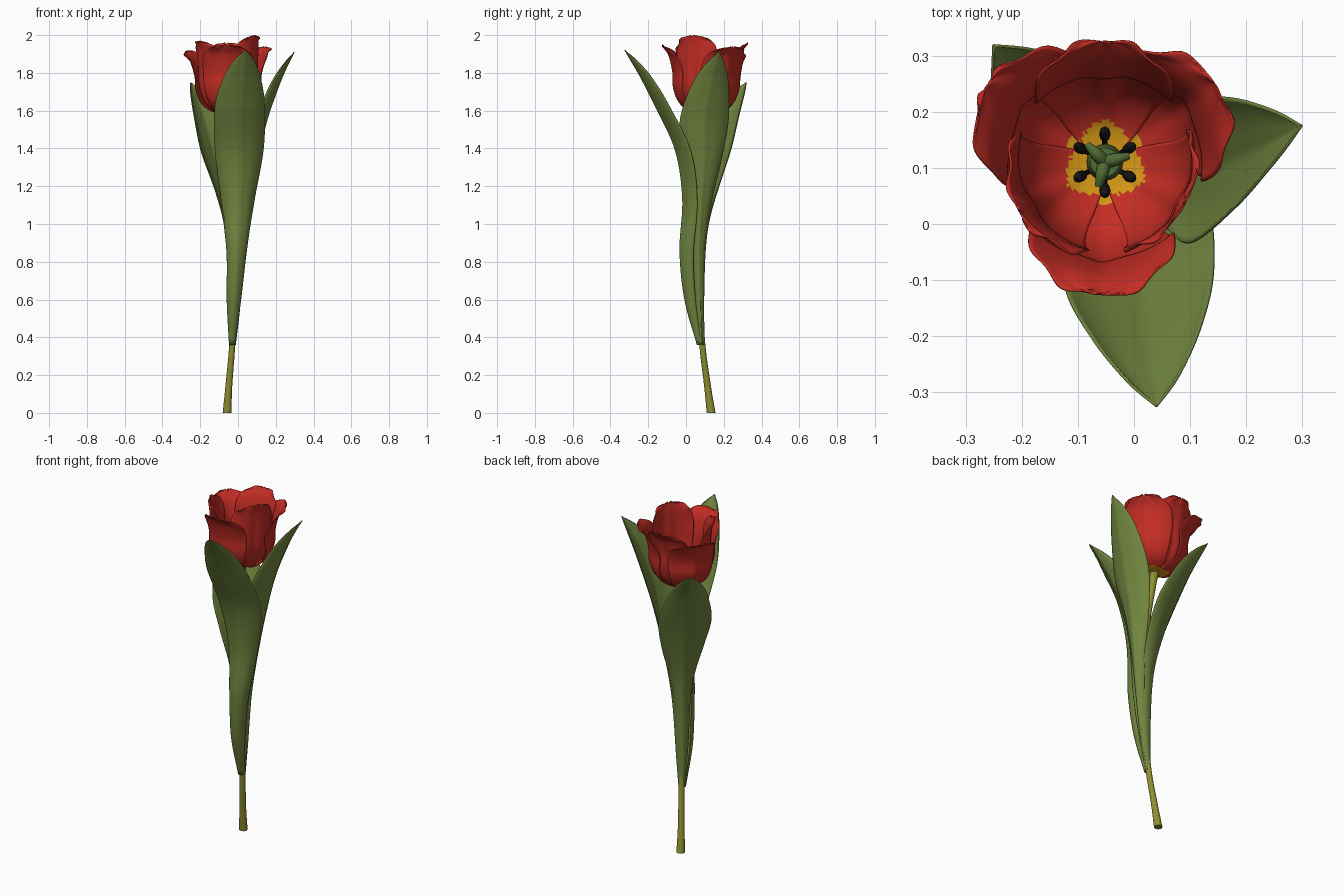
import bpy, bmesh, math
from mathutils import Vector

if "Cube" in bpy.data.objects:
    bpy.data.objects.remove(bpy.data.objects["Cube"])


def material(name, rgb):
    m = bpy.data.materials.new(name)
    m.diffuse_color = (*rgb, 1)
    m.use_nodes = True
    m.node_tree.nodes["Principled BSDF"].inputs["Base Color"].default_value = m.diffuse_color
    return m


RED = material("petal red", (0.55, 0.026, 0.018))
YELLOW = material("petal base yellow", (0.66, 0.31, 0.008))
LEAF = material("leaf green", (0.165, 0.235, 0.05))
STEM = material("stem olive", (0.27, 0.28, 0.03))
PISTIL = material("pistil green", (0.08, 0.15, 0.035))
BLACK = material("stamen black", (0.008, 0.008, 0.007))


def spline(pts, t):
    """Smooth interpolation through tuples of any length, t in 0..1."""
    f = t * (len(pts) - 1)
    i = min(int(f), len(pts) - 2)
    f -= i
    p1, p2 = pts[i], pts[i + 1]
    p0 = pts[i - 1] if i else [2 * a - b for a, b in zip(p1, p2)]
    p3 = pts[i + 2] if i + 2 < len(pts) else [2 * b - a for a, b in zip(p1, p2)]
    return [0.5 * (2 * b + (c - a) * f + (2 * a - 5 * b + 4 * c - d) * f * f
                   + (3 * b - a - 3 * c + d) * f ** 3) for a, b, c, d in zip(p0, p1, p2, p3)]


def sheet(name, func, rows, cols, mats, thick, rule=None):
    """Grid surface func(t, u), t in 0..1 along, u in -1..1 across."""
    verts = [func(r / rows, 2 * c / cols - 1) for r in range(rows + 1) for c in range(cols + 1)]
    n = cols + 1
    faces = [(r * n + c, r * n + c + 1, r * n + n + c + 1, r * n + n + c)
             for r in range(rows) for c in range(cols)]
    me = bpy.data.meshes.new(name)
    me.from_pydata(verts, [], faces)
    for m in mats:
        me.materials.append(m)
    for p in me.polygons:
        p.use_smooth = True
        if rule:
            r, c = divmod(p.index, cols)
            p.material_index = rule(p.center, 2 * (c + 0.5) / cols - 1)
    ob = bpy.data.objects.new(name, me)
    bpy.context.collection.objects.link(ob)
    s = ob.modifiers.new("thickness", 'SOLIDIFY')
    s.thickness, s.offset = thick, 0
    return ob


def tube(name, pts, mat, rows=32, sides=20):
    """Round tube through (x, y, z, radius) points with closed ends."""
    bm = bmesh.new()
    rings = []
    for r in range(rows + 1):
        t = r / rows
        p = spline(pts, t)
        d = Vector(spline(pts, min(t + .01, 1))[:3]) - Vector(spline(pts, max(t - .01, 0))[:3])
        q = d.to_track_quat('Z', 'Y')
        if name == "stem":
            q.identity()
        rings.append([bm.verts.new(Vector(p[:3]) + q @ Vector((p[3] * math.cos(a), p[3] * math.sin(a), 0)))
                      for a in (2 * math.pi * k / sides for k in range(sides))])
    for a, b in zip(rings, rings[1:]):
        for k in range(sides):
            bm.faces.new((a[k], a[(k + 1) % sides], b[(k + 1) % sides], b[k])).smooth = True
    bm.faces.new(rings[0][::-1])
    bm.faces.new(rings[-1])
    me = bpy.data.meshes.new(name)
    bm.to_mesh(me)
    bm.free()
    me.materials.append(mat)
    bpy.context.collection.objects.link(bpy.data.objects.new(name, me))


# Stem
CX, CY = -0.052, 0.11
tube("stem", [(-0.058, 0.133, 0, .023), (-0.048, .113, .15, .018), (-0.028, .083, .4, .016), (-0.012, .065, .8, .017),
              (-0.02, .07, 1.2, .018), (-0.045, .10, 1.5, .019), (CX, CY, 1.595, .026)], STEM)


# Leaves: rows are x, y, z of the keel, half width, curl angle (over 90 degrees wraps the stem)
def leaf(name, direction, pts):
    d = Vector((*direction, 0)).normalized()
    s = Vector((-d.y, d.x, 0))

    def f(t, u):
        x, y, z, w, a = spline(pts, t)
        radius = max(w, .0005) / math.sin(min(a, math.pi / 2))
        keel = .006 * math.exp(-(u / .15) ** 2) * math.sin(math.pi * t)
        return (Vector((x, y, z)) + s * radius * math.sin(u * a)
                - d * (radius * (1 - math.cos(u * a)) - keel))
    sheet(name, f, 60, 24, [LEAF], .005)


leaf("front_leaf", (0.1, -1), [
    (-.03, .06, .36, .014, 2.0), (-.018, -.004, .6, .036, 2.0), (-.002, -.028, .86, .052, 1.8),
    (.005, -.012, 1.13, .088, 1.25), (.012, -.05, 1.39, .128, .9), (.015, -.155, 1.62, .132, .8),
    (.026, -.235, 1.775, .098, .85), (.035, -.292, 1.87, .05, .85), (.04, -.324, 1.92, 0, .7)])
leaf("right_leaf", (1, 0.05), [
    (-.018, .08, .36, .012, 2.0), (.012, .072, .6, .022, 1.6), (.036, .068, .86, .03, 1.4),
    (.066, .08, 1.1, .053, 1.2), (.1, .092, 1.33, .095, .95), (.145, .098, 1.54, .128, .75),
    (.215, .13, 1.74, .096, .75), (.265, .157, 1.85, .048, .75), (.298, .175, 1.91, 0, .6)])
leaf("back_leaf", (-0.68, 0.73), [
    (-.037, .092, .36, .014, 2.0), (-.038, .085, .6, .033, 1.8), (-.042, .09, .86, .045, 1.6),
    (-.055, .105, 1.03, .07, 1.2), (-.085, .138, 1.21, .115, .9), (-.13, .18, 1.39, .142, .75),
    (-.185, .24, 1.58, .105, .75), (-.225, .287, 1.69, .055, .75), (-.25, .318, 1.75, 0, .6)])


# Petals: angle, rim radius, top height, cup scale
def petal(name, deg, rim, top, k, width):
    mid = .165 + (rim / k - .165) * .4
    prof = [(.012, 0), (.075, .035), (.13, .16), (.16, .37), (.166, .62), (mid, .86), (rim / k, 1)]
    a0 = math.radians(deg)

    def f(s, u):
        t = math.sin(s * math.pi / 2)
        r, h = spline(prof, t)
        r *= k
        w = .018 + width * (1 - (1 - t) ** 2.2) * max(0, 1 - t ** 6) ** .5
        R = max(r, .02) * 1.1
        a = min(w / R, 1.5) * u
        ruffle = t ** 4 * abs(u) ** 3 * .006 * math.sin(22 * s + 3 * u + deg)
        rad = r - R * (1 - math.cos(a)) + ruffle
        rad += .008 * math.exp(-(u / .18) ** 2) * math.sin(math.pi * t) * (1 if k > 1 else -1)
        lat = R * math.sin(a) + ruffle * u
        z = 1.582 + (top - 1.582) * h + .005 * t ** 8 * math.sin(9 * u + deg) * (1 - u * u)
        return (CX + rad * math.cos(a0) - lat * math.sin(a0),
                CY + rad * math.sin(a0) + lat * math.cos(a0), z)

    def base(c, u):
        return int(math.hypot(c.x - CX, c.y - CY) < .056 + .022 * (1 - abs(u))
                   + .002 * math.sin(40 * u) and c.z < 1.7)
    sheet(name, f, 72, 28, [RED, YELLOW], .004, base)


petal("outer_petal_front", 268, .235, 1.945, 1.05, .142)
petal("outer_petal_left", 146, .25, 1.915, 1.05, .145)
petal("outer_petal_right", 36, .24, 1.935, 1.05, .145)
petal("inner_petal_back", 91, .215, 1.955, .96, .135)
petal("inner_petal_left", 210, .175, 1.965, .93, .135)
petal("inner_petal_right", 332, .16, 1.995, .93, .135)

# Pistil with three stigma lobes
tube("pistil", [(CX, CY, 1.585, .02), (CX, CY, 1.62, .032), (CX, CY, 1.67, .031),
                (CX, CY, 1.71, .026), (CX, CY, 1.73, .026)], PISTIL, 16)
for i in range(3):
    a = math.radians(15 + 120 * i)
    c, s = math.cos(a), math.sin(a)
    tube("stigma_lobe", [(CX, CY, 1.725, .012), (CX + .02 * c, CY + .02 * s, 1.738, .011),
                         (CX + .045 * c, CY + .045 * s, 1.735, .006)], PISTIL, 8, 10)

# Stamens
for i in range(6):
    a = math.radians(30 + 60 * i)
    c, s = math.cos(a), math.sin(a)
    tube("stamen", [(CX + r * c, CY + r * s, z, w) for r, z, w in (
        (.03, 1.59, .005), (.042, 1.63, .005), (.046, 1.645, .009),
        (.051, 1.675, .010), (.056, 1.705, .008), (.058, 1.715, .002))], BLACK, 16, 10)
